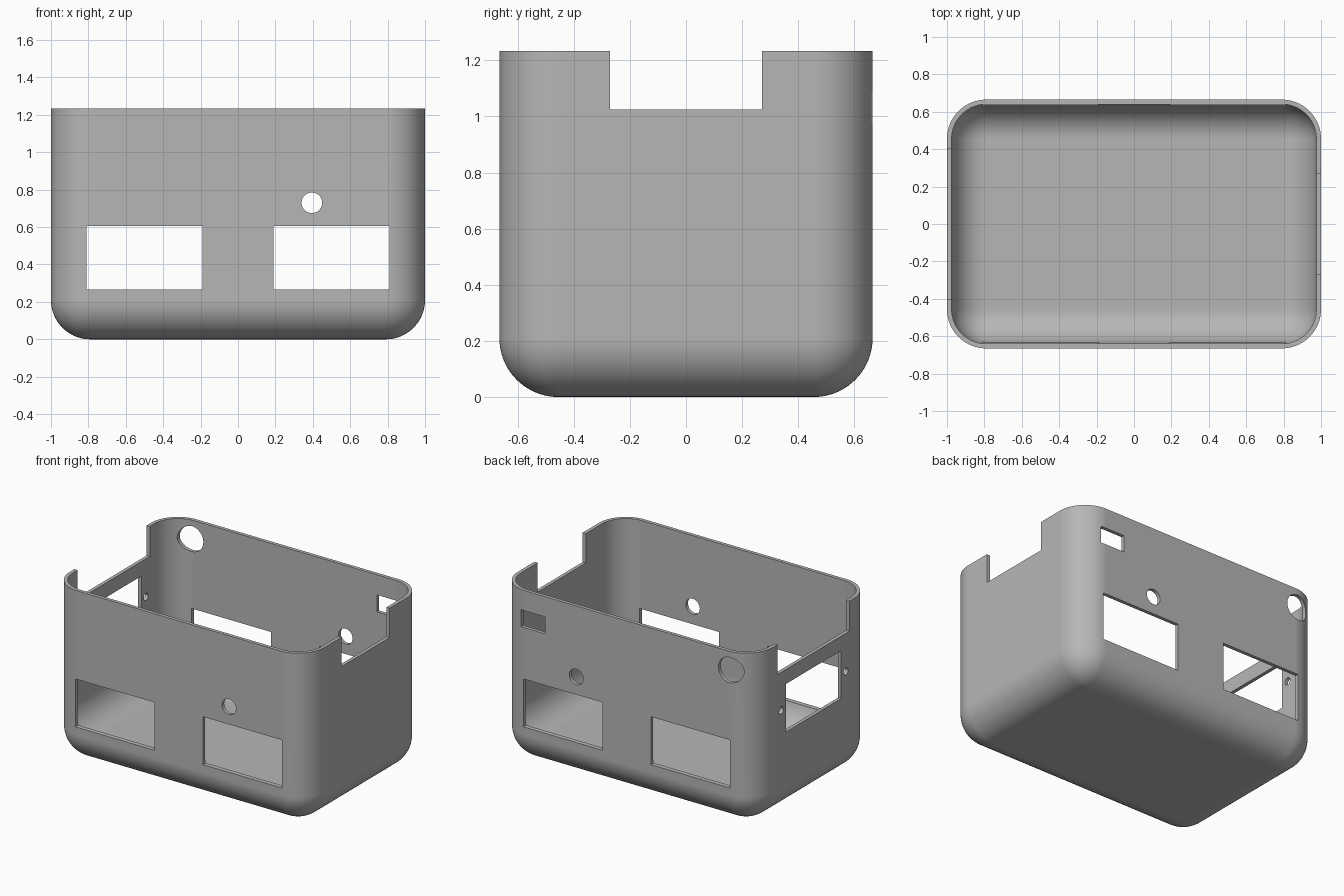
import bpy, bmesh, math
from mathutils import Matrix, Vector

cube = bpy.data.objects.get("Cube")
if cube:
    bpy.data.objects.remove(cube, do_unlink=True)

HX, HY, TOP = 1.0, 0.665, 1.233   # outer half sizes and height
WALL, FLOOR, R = 0.025, 0.12, 0.21
SEG = 20


def new_object(name, bm):
    mesh = bpy.data.meshes.new(name)
    bm.normal_update()
    bm.to_mesh(mesh)
    bm.free()
    ob = bpy.data.objects.new(name, mesh)
    bpy.context.scene.collection.objects.link(ob)
    return ob


def rounded_tub(name, hx, hy, r, base, fillet, top):
    """Solid block with round vertical corners and a round bottom edge."""
    bm = bmesh.new()
    layers = []
    for i in range(SEG + 1):
        a = math.pi / 2 * i / SEG
        layers.append((1 - math.sin(a), base + fillet * (1 - math.cos(a))))
    layers.append((0, top))
    rings = []
    for k, z in layers:
        inset = k * r
        ring = []
        for quarter, (sx, sy) in enumerate([(1, 1), (-1, 1), (-1, -1), (1, -1)]):
            for j in range(SEG + 1):
                a = math.pi / 2 * (quarter + j / SEG)
                ring.append(bm.verts.new((sx * (hx - r) + (r - inset) * math.cos(a),
                                          sy * (hy - r) + (r - inset) * math.sin(a), z)))
        rings.append(ring)
    n = len(rings[0])
    for low, high in zip(rings, rings[1:]):
        for j in range(n):
            m = (j + 1) % n
            bm.faces.new((low[j], low[m], high[m], high[j]))
    bm.faces.new(rings[-1])
    bm.faces.new(rings[0][::-1])
    bmesh.ops.remove_doubles(bm, verts=bm.verts, dist=1e-5)
    bmesh.ops.recalc_face_normals(bm, faces=bm.faces)
    return new_object(name, bm)


def box_cutter(name, lo, hi):
    lo, hi = Vector(lo), Vector(hi)
    bm = bmesh.new()
    bmesh.ops.create_cube(bm, size=1, matrix=Matrix.Translation((lo + hi) / 2)
                          @ Matrix.Diagonal((*(hi - lo), 1)))
    return new_object(name, bm)


def round_cutter(name, centre, radius, depth, axis):
    turn = Matrix.Rotation(math.pi / 2, 4, 'X' if axis == 'Y' else 'Y')
    bm = bmesh.new()
    bmesh.ops.create_cone(bm, cap_ends=True, segments=40, radius1=radius, radius2=radius,
                          depth=depth, matrix=Matrix.Translation(centre) @ turn)
    return new_object(name, bm)


case = rounded_tub("open_case", HX, HY, R, 0, R, TOP)

# Hollow interior
cutters = [rounded_tub("cavity", HX - WALL, HY - WALL, R - WALL, FLOOR, 0.2, TOP + 0.3)]

# Paired windows and round hole running through front and back walls
for side in (-1, 1):
    x0, x1 = sorted((side * 0.19, side * 0.81))
    cutters.append(box_cutter("window", (x0, -1, 0.265), (x1, 1, 0.605)))
cutters.append(round_cutter("through_hole", (0.395, 0, 0.73), 0.055, 2, 'Y'))

# Back wall openings
cutters.append(box_cutter("back_slot", (0.64, 0.4, 0.97), (0.83, 1, 1.09)))
cutters.append(round_cutter("back_round_hole", (-0.81, 0.7, 1.1), 0.09, 0.6, 'Y'))

# Rim notches in both end walls
cutters.append(box_cutter("wide_notch", (-1.3, -0.405, 1.02), (-0.9, 0.405, 1.5)))
cutters.append(box_cutter("narrow_notch", (0.9, -0.27, 1.025), (1.3, 0.27, 1.5)))

# End window with a screw hole on each side
cutters.append(box_cutter("end_window", (-1.3, -0.31, 0.577), (-0.9, 0.31, 0.917)))
for side in (-1, 1):
    cutters.append(round_cutter("screw_hole", (-1, side * 0.362, 0.75), 0.025, 0.3, 'X'))

bpy.ops.object.select_all(action='DESELECT')
bpy.context.view_layer.objects.active = case
case.select_set(True)
for cutter in cutters:
    mod = case.modifiers.new("cut", 'BOOLEAN')
    mod.operation = 'DIFFERENCE'
    mod.solver = 'EXACT'
    mod.object = cutter
    bpy.ops.object.modifier_apply(modifier=mod.name)
    bpy.data.objects.remove(cutter, do_unlink=True)

# Grey finish and smooth shading with crisp cut edges
grey = bpy.data.materials.new("plain_grey")
grey.use_nodes = True
colour = (0.47, 0.47, 0.47, 1)
grey.diffuse_color = colour
grey.node_tree.nodes["Principled BSDF"].inputs["Base Color"].default_value = colour
case.data.materials.clear()
case.data.materials.append(grey)
bpy.ops.object.shade_smooth_by_angle(angle=math.radians(30))
weighted = case.modifiers.new("even_normals", 'WEIGHTED_NORMAL')
weighted.keep_sharp = True
